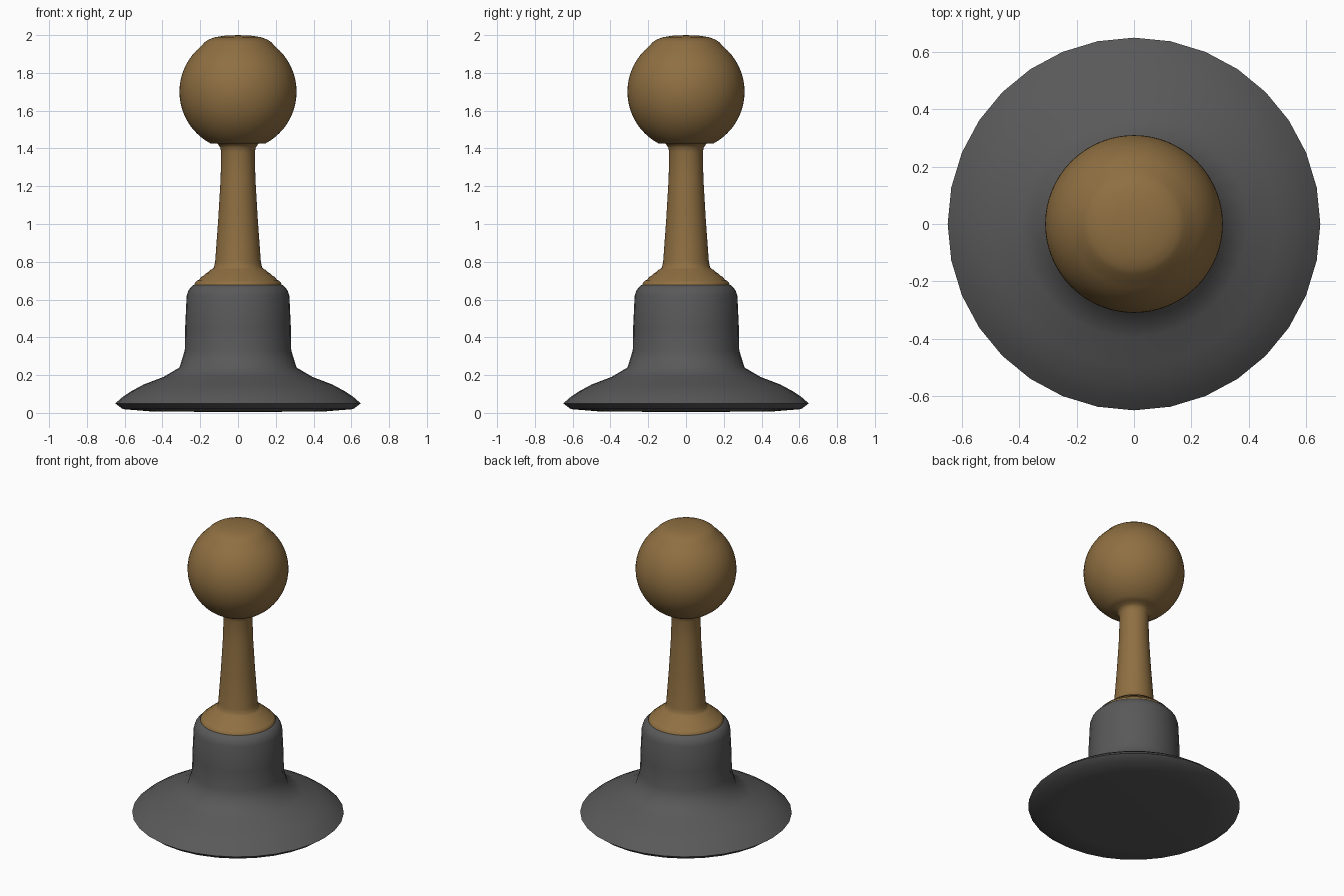
import bpy, bmesh, math

if "Cube" in bpy.data.objects:
    bpy.data.objects.remove(bpy.data.objects["Cube"])


def lathe(name, profile, sides, color, angle):
    """Revolve (radius, z) points round the z axis; zero radius closes to a pole."""
    bm = bmesh.new()
    rings = []
    for r, z in profile:
        if r == 0:
            rings.append([bm.verts.new((0, 0, z))] * sides)
        else:
            rings.append([bm.verts.new((r * math.cos(2 * math.pi * i / sides),
                                        r * math.sin(2 * math.pi * i / sides), z))
                          for i in range(sides)])
    for a, b in zip(rings, rings[1:]):
        for i in range(sides):
            j = (i + 1) % sides
            bm.faces.new(list(dict.fromkeys((a[i], a[j], b[j], b[i]))))
    bmesh.ops.recalc_face_normals(bm, faces=bm.faces)
    mesh = bpy.data.meshes.new(name)
    bm.to_mesh(mesh)
    bm.free()
    obj = bpy.data.objects.new(name, mesh)
    bpy.context.collection.objects.link(obj)
    mat = bpy.data.materials.new(name + "_material")
    mat.diffuse_color = color
    mat.use_nodes = True
    mat.node_tree.nodes["Principled BSDF"].inputs["Base Color"].default_value = mat.diffuse_color
    mesh.materials.append(mat)
    bpy.ops.object.select_all(action='DESELECT')
    obj.select_set(True)
    bpy.context.view_layer.objects.active = obj
    bpy.ops.object.shade_smooth_by_angle(angle=math.radians(angle))
    return obj


# Rubber suction cup: flared skirt and rounded collar
lathe("rubber_cup", [
    (0, 0.005), (0.45, 0.007), (0.61, 0.02), (0.65, 0.05), (0.61, 0.085),
    (0.565, 0.115), (0.50, 0.15), (0.395, 0.19), (0.31, 0.24), (0.282, 0.33),
    (0.28, 0.45), (0.272, 0.62), (0.262, 0.65), (0.24, 0.675), (0.22, 0.682),
    (0, 0.682)], 32, (0.1, 0.1, 0.1, 1), 60)

# Wooden handle: stepped foot, tapering stem, flared neck
handle = [(0, 0.67), (0.232, 0.67), (0.23, 0.685)]
for r, z in [(0.218, 0.70), (0.195, 0.72), (0.17, 0.74), (0.147, 0.757)]:
    handle += [(r, z), (r - 0.012, z + 0.005)]
handle += [(0.127, 0.77), (0.121, 0.80), (0.105, 1.02), (0.092, 1.24),
           (0.089, 1.38), (0.094, 1.405), (0.108, 1.425)]

# Ball knob with a slightly flattened crown
cz, radius = 1.70, 0.31
for k in range(21):
    t = math.radians(-62 + 112 * k / 20)
    handle.append((radius * math.cos(t), cz + radius * math.sin(t)))
handle += [(0.176, 1.963), (0.155, 1.977), (0.12, 1.989), (0.07, 1.997), (0, 2.0)]
lathe("wooden_handle", handle, 64, (0.275, 0.16, 0.054, 1), 60)
